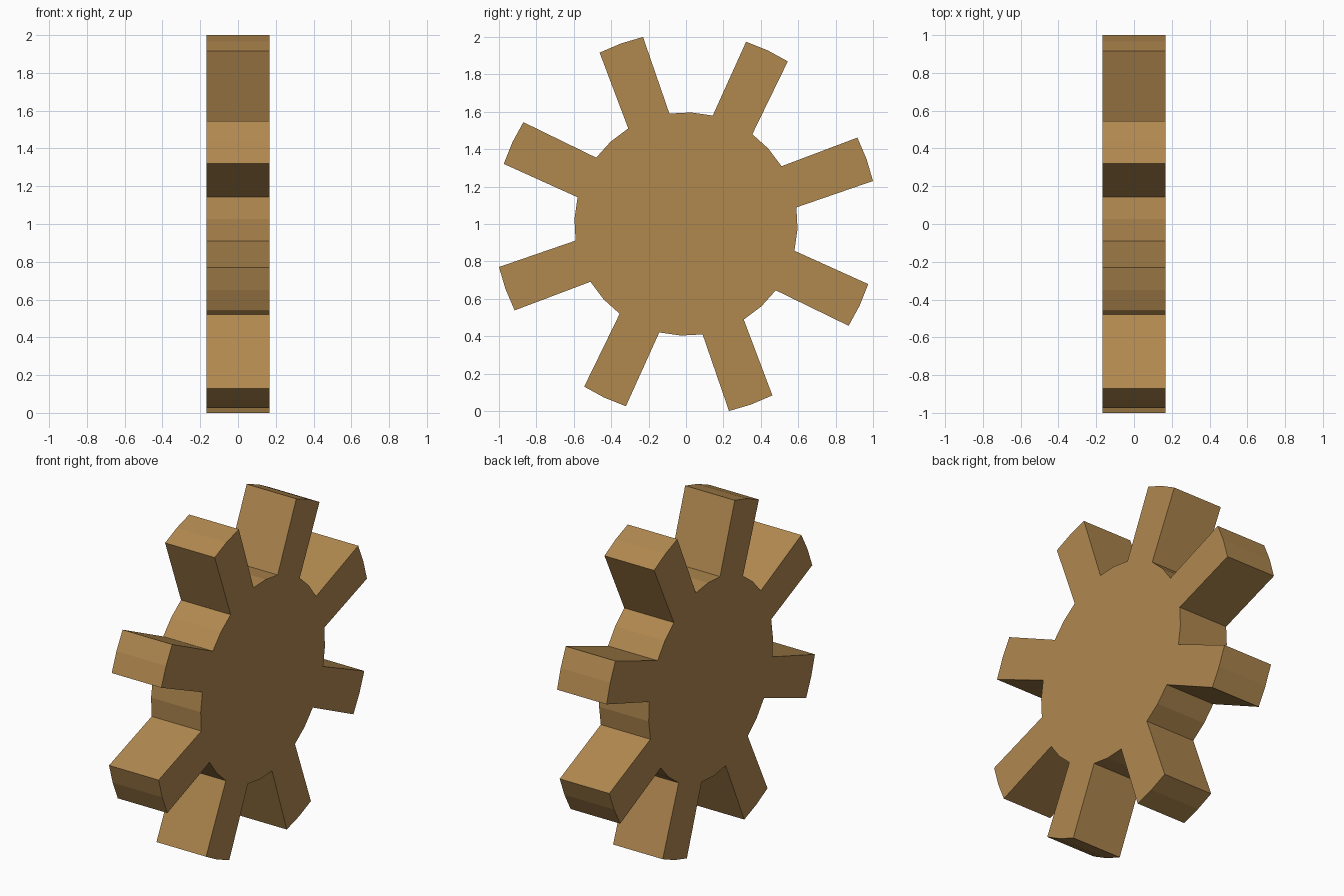
import bpy, bmesh, math

if "Cube" in bpy.data.objects:
    bpy.data.objects.remove(bpy.data.objects["Cube"])

TEETH = 8
HALF_WIDTH = 0.1667
R_TIP, R_ROOT = 1.026, 0.597
PHASE = 19.85              # angle of the first tooth in the y-z plane
TIP_HALF, ROOT_HALF = 6.9, 11.3

# Profile: root corner, three tip points, root corner, valley midpoint per tooth
profile = []
for i in range(TEETH):
    mid = PHASE + 360 / TEETH * i
    for radius, offset in ((R_ROOT, -ROOT_HALF), (R_TIP, -TIP_HALF), (R_TIP, 0),
                           (R_TIP, TIP_HALF), (R_ROOT, ROOT_HALF),
                           (R_ROOT, 180 / TEETH)):
        a = math.radians(mid + offset)
        profile.append((radius * math.cos(a), 1 + radius * math.sin(a)))

# Gear wheel: flat profile extruded along x
bm = bmesh.new()
face = bm.faces.new([bm.verts.new((-HALF_WIDTH, y, z)) for y, z in profile])
ext = bmesh.ops.extrude_face_region(bm, geom=[face], use_keep_orig=True)
verts = [v for v in ext["geom"] if isinstance(v, bmesh.types.BMVert)]
bmesh.ops.translate(bm, verts=verts, vec=(2 * HALF_WIDTH, 0, 0))
bmesh.ops.recalc_face_normals(bm, faces=bm.faces)
mesh = bpy.data.meshes.new("gear_wheel")
bm.to_mesh(mesh)
bm.free()

# Single bronze colour
bronze = bpy.data.materials.new("bronze_brown")
bronze.diffuse_color = (0.434, 0.246, 0.078, 1)
bronze.use_nodes = True
bronze.node_tree.nodes["Principled BSDF"].inputs["Base Color"].default_value = bronze.diffuse_color
mesh.materials.append(bronze)
gear = bpy.data.objects.new("gear_wheel", mesh)
bpy.context.collection.objects.link(gear)
